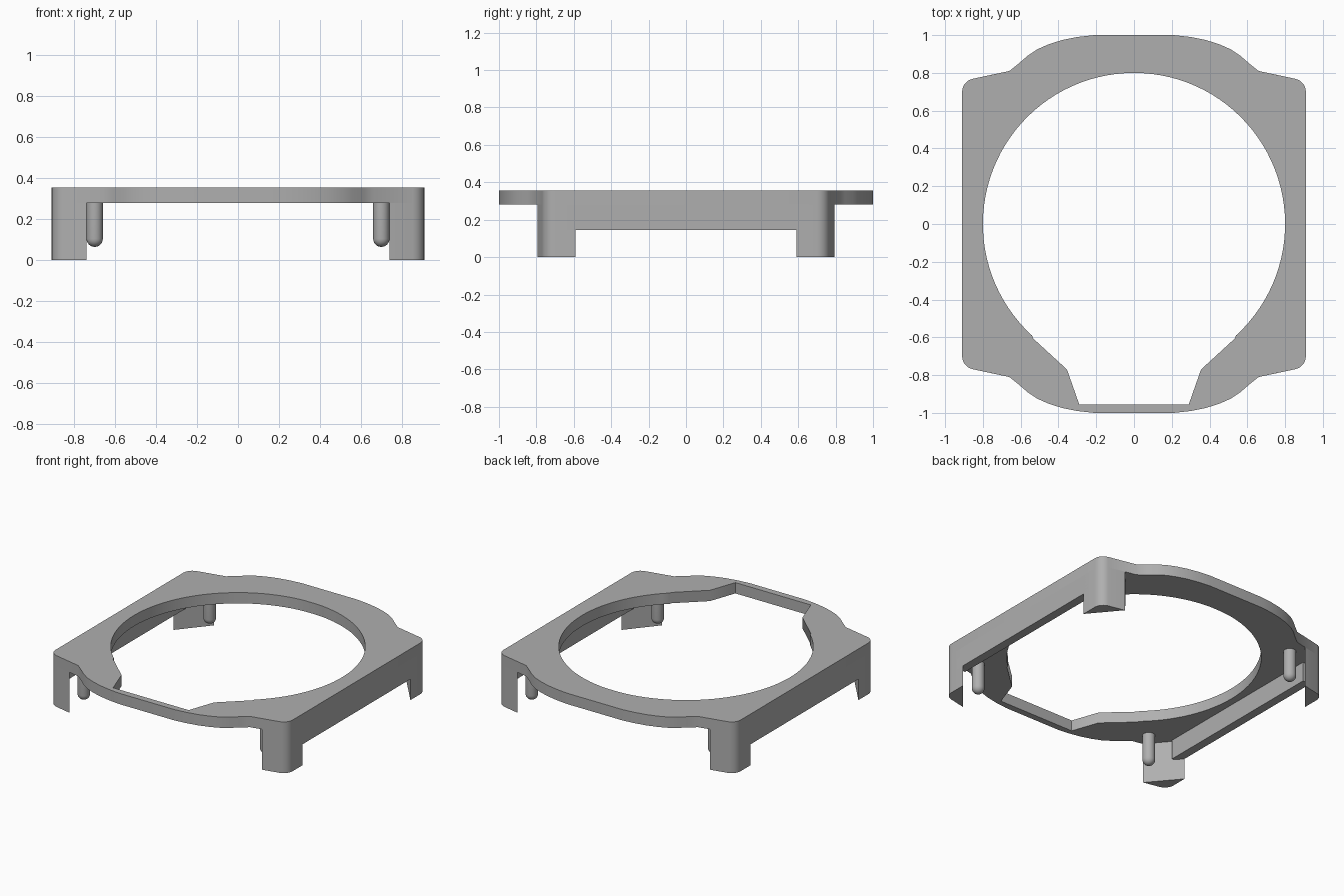
import bpy
import bmesh
from math import sin, cos, radians, acos, pi

cube = bpy.data.objects.get("Cube")
if cube:
    bpy.data.objects.remove(cube, do_unlink=True)

grey = bpy.data.materials.new("plain_grey")
grey.use_nodes = True
grey.diffuse_color = (0.43, 0.43, 0.43, 1)
grey.node_tree.nodes["Principled BSDF"].inputs["Base Color"].default_value = grey.diffuse_color

TOP, UNDER, SKIRT = 0.355, 0.28, 0.145
HOLE = 0.8


def finish(name, bm):
    bmesh.ops.recalc_face_normals(bm, faces=bm.faces[:])
    mesh = bpy.data.meshes.new(name)
    bm.to_mesh(mesh)
    bm.free()
    mesh.materials.append(grey)
    obj = bpy.data.objects.new(name, mesh)
    bpy.context.collection.objects.link(obj)
    bpy.ops.object.select_all(action="DESELECT")
    obj.select_set(True)
    bpy.context.view_layer.objects.active = obj
    bpy.ops.object.shade_smooth_by_angle(angle=radians(30))
    return obj


def prism(name, loops, z0, z1):
    """Extrude one outline, with any further loops as holes."""
    bm = bmesh.new()
    edges = []
    for loop in loops:
        verts = [bm.verts.new((x, y, z0)) for x, y in loop]
        edges += [bm.edges.new((v, verts[i - 1])) for i, v in enumerate(verts)]
    bmesh.ops.triangle_fill(bm, edges=edges, use_beauty=True, use_dissolve=False)
    up = bmesh.ops.extrude_face_region(bm, geom=bm.faces[:])["geom"]
    moved = [g for g in up if isinstance(g, bmesh.types.BMVert)]
    bmesh.ops.translate(bm, vec=(0, 0, z1 - z0), verts=moved)
    return finish(name, bm)


def mirrored(half):
    return half + [(-x, y) for x, y in reversed(half)]


# Rounded corner and swept end of the outline, for the +x +y quarter
corner = [(0.84 + 0.07 * cos(radians(a)), 0.70 + 0.07 * sin(radians(a)))
          for a in range(0, 79, 13)]
sweep = [(0.66, 0.81), (0.61, 0.85), (0.56, 0.893), (0.51, 0.926), (0.45, 0.952),
         (0.38, 0.974), (0.30, 0.99), (0.21, 1.0)]
quarter = corner + sweep
half = [(x, -y) for x, y in reversed(quarter)] + quarter

# Opening: a circle that narrows into an angular mouth at the front
start = -acos(0.54 / HOLE)
arc = [start + (pi / 2 - start) * i / 40 for i in range(40)]
mouth = [(0.29, -0.955), (0.355, -0.77), (0.535, -0.605)]
opening = mirrored(mouth + [(HOLE * cos(a), HOLE * sin(a)) for a in arc])

prism("frame_plate", [mirrored(half), opening], UNDER, TOP)

for sx, side in ((1, "left"), (-1, "right")):
    # Side skirt
    wall = [(0.91, -0.64), (0.91, 0.64), (0.85, 0.64), (0.85, -0.64)]
    prism(f"{side}_skirt", [[(sx * x, y) for x, y in wall]], SKIRT, UNDER)

    for sy, end in ((1, "back"), (-1, "front")):
        # Corner leg with a flat inner face
        leg = [(0.91, 0.59)] + corner + [(0.74, 0.793)]
        prism(f"{end}_{side}_leg", [[(sx * x, sy * y) for x, y in leg]], 0, UNDER)

        # Round-ended locating pin, spun from a profile
        r, tip = 0.04, 0.065
        profile = [(0, tip)] + [(r * sin(t), tip + r - r * cos(t))
                                for t in (pi / 12 * i for i in range(1, 7))] + [(r, UNDER)]
        bm = bmesh.new()
        pts = [bm.verts.new((sx * 0.70 + x, sy * 0.69, z)) for x, z in profile]
        lines = [bm.edges.new(pair) for pair in zip(pts, pts[1:])]
        bmesh.ops.spin(bm, geom=pts + lines, cent=(sx * 0.70, sy * 0.69, 0),
                       axis=(0, 0, 1), angle=2 * pi, steps=24)
        bmesh.ops.remove_doubles(bm, verts=bm.verts[:], dist=0.0005)
        finish(f"{end}_{side}_pin", bm)
